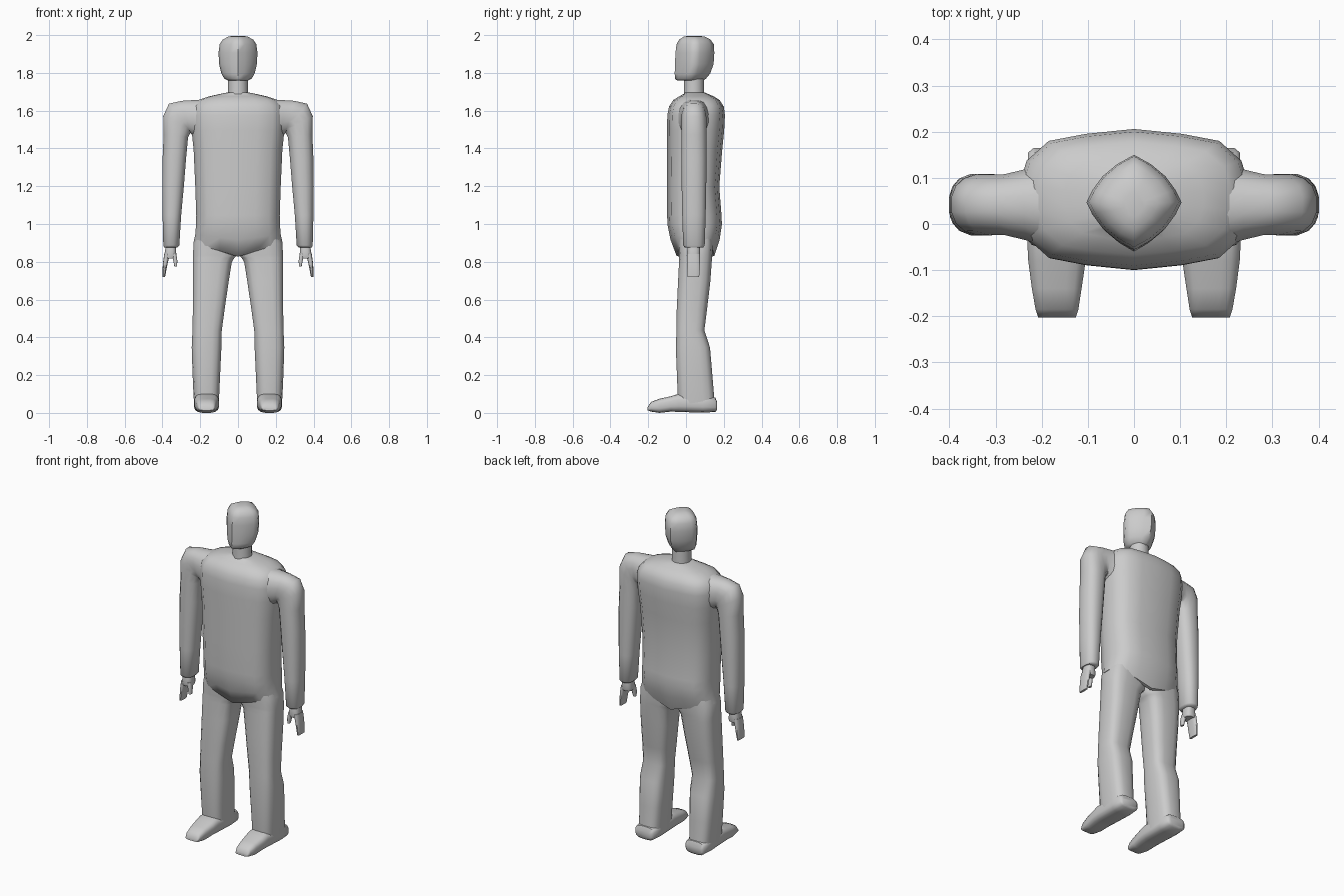
import bpy, bmesh, math
from mathutils import Vector

grey = bpy.data.materials.new("plain grey")
grey.diffuse_color = (0.6, 0.6, 0.6, 1)

# Unit cross-sections, counter-clockwise
RIDGED = [(0, -1), (.42, -.93), (.74, -.83), (.93, -.55), (1, -.2), (1, .2),
          (.93, .55), (.74, .83), (.42, .93), (0, 1)]
RIDGED += [(-x, y) for x, y in RIDGED[-2:0:-1]]
DIAMOND = [(0, -1), (.36, -.8), (.66, -.55), (.88, -.25), (1, 0),
           (.88, .25), (.66, .55), (.36, .8), (0, 1)]
DIAMOND += [(-x, y) for x, y in DIAMOND[-2:0:-1]]


def rounded(n, power):
    """Superellipse section with n sides."""
    out = []
    for i in range(n):
        a = 2 * math.pi * (i + .5) / n
        c, s = math.cos(a), math.sin(a)
        out.append((math.copysign(abs(c) ** power, c), math.copysign(abs(s) ** power, s)))
    return out


def loft(name, rings, mirror=False, angle=55):
    """Skin a list of closed rings and cap both ends."""
    bm = bmesh.new()
    loops = [[bm.verts.new(p) for p in r] for r in rings]
    for a, b in zip(loops, loops[1:]):
        n = len(a)
        for i in range(n):
            bm.faces.new((a[i], a[(i + 1) % n], b[(i + 1) % n], b[i]))
    bm.faces.new(loops[0][::-1])
    bm.faces.new(loops[-1])
    bmesh.ops.recalc_face_normals(bm, faces=bm.faces)
    me = bpy.data.meshes.new(name)
    bm.to_mesh(me)
    bm.free()
    me.materials.append(grey)
    ob = bpy.data.objects.new(name, me)
    bpy.context.collection.objects.link(ob)
    bpy.ops.object.select_all(action='DESELECT')
    ob.select_set(True)
    bpy.context.view_layer.objects.active = ob
    bpy.ops.object.shade_smooth_by_angle(angle=math.radians(angle))
    if mirror:
        ob.modifiers.new("mirror", 'MIRROR')
    return ob


def level(section, z, x0, x1, y0, y1):
    """Horizontal ring filling the given x and y ranges."""
    return [Vector(((x0 + x1) / 2 + u * (x1 - x0) / 2,
                    (y0 + y1) / 2 + v * (y1 - y0) / 2, z)) for u, v in section]


# Torso with a hem that dips in the middle
rows = [(.90, .2, -.035, .135), (.90, .237, -.05, .15), (.95, .226, -.082, .178),
        (1.0, .222, -.098, .19), (1.05, .221, -.1, .188), (1.2, .226, -.1, .176),
        (1.4, .235, -.1, .192), (1.5, .246, -.1, .202), (1.58, .25, -.099, .206),
        (1.625, .242, -.09, .2), (1.66, .21, -.067, .178), (1.68, .15, -.035, .145),
        (1.693, .09, -.01, .115), (1.70, .056, -.008, .098)]
rings = [level(RIDGED, z, -w, w, f, b) for z, w, f, b in rows]
for ring, dip in zip(rings, (.07, .065, .03)):
    for p in ring:
        p.z -= dip * (1 - abs(p.x) / .237)
loft("torso", rings)

# Neck and head
round16 = rounded(16, 1)
loft("neck", [level(round16, z, -w, w, .042 - w, .042 + w)
              for z, w in ((1.66, .056), (1.715, .053), (1.80, .053))])
head = [(1.762, .05, -.045, .09), (1.772, .072, -.058, .105), (1.80, .088, -.06, .128),
        (1.85, .1, -.058, .146), (1.91, .103, -.056, .15), (1.955, .097, -.05, .147),
        (1.98, .08, -.036, .13), (1.995, .052, -.012, .1), (2.0, .025, .015, .07)]
loft("head", [level(DIAMOND, z, -w, w, f, b) for z, w, f, b in head])

# Arms: centre x, centre z, tilt of the ring, half width, half depth
arm = [(.17, 1.55, 90, .115, .10), (.235, 1.563, 88, .098, .078),
       (.275, 1.57, 75, .09, .067), (.305, 1.563, 52, .1, .066),
       (.322, 1.535, 28, .085, .067), (.329, 1.47, 6, .066, .068),
       (.337, 1.35, 2, .063, .068), (.344, 1.2, 0, .058, .066),
       (.35, 1.05, 0, .05, .063), (.353, .89, 0, .043, .058), (.355, .88, 0, .036, .05)]
rings = []
for x, z, tilt, w, d in arm:
    c, s = math.cos(math.radians(tilt)), math.sin(math.radians(tilt))
    rings.append([Vector((x + u * w * c, .042 + v * d, z + u * w * s))
                  for u, v in rounded(16, .85)])
loft("arm", rings, True)

# Hands: palm, fingers, thumb
soft = rounded(12, .7)
loft("palm", [level(soft, *r) for r in (
    (.90, .328, .384, .01, .072), (.865, .328, .386, .006, .075),
    (.835, .324, .392, .003, .075), (.822, .328, .39, .006, .072))], True)
loft("fingers", [level(soft, *r) for r in (
    (.845, .36, .391, .004, .074), (.80, .371, .397, .004, .075),
    (.76, .379, .4, .005, .074), (.722, .386, .4, .008, .07))], True)
loft("thumb", [level(soft, *r) for r in (
    (.845, .326, .352, .006, .045), (.81, .321, .343, .004, .035),
    (.778, .322, .337, .006, .028))], True)

# Legs
boxy = rounded(16, .62)
leg = [(.96, 0, .215, -.04, .14), (.90, 0, .236, -.04, .142), (.84, .002, .24, -.037, .14),
       (.825, .018, .24, -.037, .139), (.80, .032, .24, -.038, .137), (.7, .048, .24, -.043, .13),
       (.55, .07, .24, -.05, .112), (.44, .085, .242, -.051, .098), (.35, .087, .246, -.055, .128),
       (.2, .094, .241, -.049, .141), (.09, .099, .236, -.045, .15), (.04, .1, .232, -.04, .155)]
loft("leg", [level(boxy, *r) for r in leg], True)

# Feet: y, inner x, outer x, sole z, top z
foot = [(.165, .118, .218, .02, .06), (.155, .105, .23, .008, .085), (.09, .1, .234, .004, .1),
        (-.04, .101, .232, .008, .105), (-.08, .104, .23, .01, .092), (-.14, .113, .222, .003, .079),
        (-.185, .12, .214, .01, .062), (-.203, .126, .208, .017, .034)]
loft("foot", [[Vector(((a + b) / 2 + u * (b - a) / 2, y, (lo + hi) / 2 + v * (hi - lo) / 2))
               for u, v in boxy] for y, a, b, lo, hi in foot], True)

# Rest the figure on the ground
low = min(v.co.z for v in bpy.data.objects["foot"].data.vertices)
for ob in bpy.data.objects:
    ob.location.z -= low
